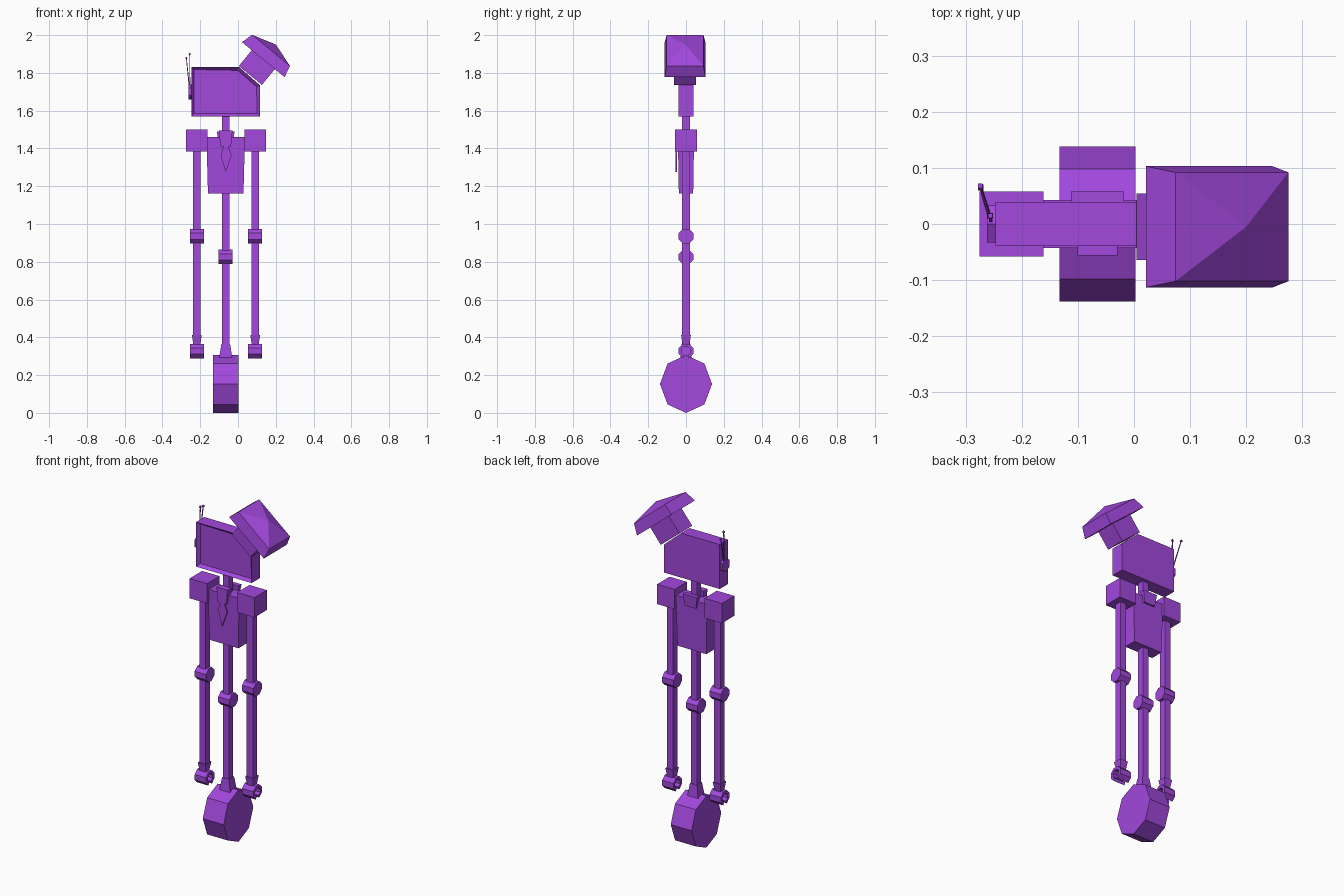
import bpy, bmesh, math
from mathutils import Vector, Matrix

if "Cube" in bpy.data.objects:
    bpy.data.objects.remove(bpy.data.objects["Cube"])

purple = bpy.data.materials.new("purple")
purple.diffuse_color = (0.36, 0.065, 0.72, 1)
purple.use_nodes = True
purple.node_tree.nodes["Principled BSDF"].inputs["Base Color"].default_value = purple.diffuse_color


def finish(name, bm):
    bmesh.ops.recalc_face_normals(bm, faces=bm.faces)
    me = bpy.data.meshes.new(name)
    bm.to_mesh(me)
    bm.free()
    me.materials.append(purple)
    ob = bpy.data.objects.new(name, me)
    bpy.context.collection.objects.link(ob)
    return ob


def loft(name, rings):
    """Skin closed rings of points and cap both ends."""
    bm = bmesh.new()
    rs = [[bm.verts.new(p) for p in r] for r in rings]
    n = len(rs[0])
    for a, b in zip(rs, rs[1:]):
        for i in range(n):
            j = (i + 1) % n
            bm.faces.new((a[i], a[j], b[j], b[i]))
    bm.faces.new(rs[0])
    bm.faces.new(rs[-1])
    return finish(name, bm)


def rect(cx, cy, hx, hy, z):
    return [(cx - hx, cy - hy, z), (cx + hx, cy - hy, z),
            (cx + hx, cy + hy, z), (cx - hx, cy + hy, z)]


def block(name, cx, cy, z0, z1, bottom, top=None):
    """Box or tapered box; bottom and top are (half x, half y)."""
    top = top or bottom
    return loft(name, [rect(cx, cy, *bottom, z0), rect(cx, cy, *top, z1)])


def drum(name, cx, z, half, ry, rz, turn):
    """Eight-sided drum lying along x."""
    ring = [(ry * math.cos(math.radians(45 * i + turn)),
             z + rz * math.sin(math.radians(45 * i + turn))) for i in range(8)]
    return loft(name, [[(cx + s * half, y, h) for y, h in ring] for s in (-1, 1)])


def plate(name, pts, y0, y1):
    """Front outline given as (x, z), extruded through y."""
    return loft(name, [[(x, y, z) for x, z in pts] for y in (y0, y1)])


MID = -0.065

# Wheel, fork and leg
drum("wheel", MID, 0.153, 0.068, 0.138, 0.153, 90)
block("wheel_fork", MID, 0, 0.26, 0.365, (0.04, 0.034), (0.023, 0.023))
block("lower_leg", MID, 0, 0.36, 0.83, (0.02, 0.02))
drum("knee", MID, 0.826, 0.037, 0.042, 0.042, 22.5)
block("upper_leg", MID, 0, 0.83, 1.17, (0.02, 0.02))

# Torso and neck
block("torso", MID, 0, 1.162, 1.46, (0.094, 0.038), (0.102, 0.043))
block("neck", MID, 0, 1.45, 1.58, (0.02, 0.02))

# Collar flap, tie knot and tie
block("collar", MID, 0.045, 1.42, 1.49, (0.036, 0.008), (0.047, 0.013))
block("tie_knot", MID, -0.038, 1.41, 1.495, (0.028, 0.018), (0.036, 0.018))
plate("tie", [(MID - 0.01, 1.42), (MID + 0.01, 1.42), (MID + 0.032, 1.365),
              (MID, 1.275), (MID - 0.026, 1.36)], -0.056, -0.048)

# Arms
for side, cx in (("left", -0.218), ("right", 0.091)):
    block(side + "_shoulder", cx, 0, 1.383, 1.5, (0.057, 0.058))
    block(side + "_upper_arm", cx, 0, 0.93, 1.39, (0.02, 0.02))
    drum(side + "_elbow", cx, 0.935, 0.037, 0.042, 0.042, 22.5)
    block(side + "_forearm", cx, 0, 0.40, 0.94, (0.02, 0.02))
    block(side + "_cuff", cx, 0, 0.36, 0.412, (0.018, 0.018), (0.026, 0.026))
    # Open gripper ring with one gap underneath
    arc = [math.radians(-67.5 + 45 * i) for i in range(8)]
    outline = [(0.042 * math.cos(a), 0.327 + 0.042 * math.sin(a)) for a in arc]
    outline += [(0.025 * math.cos(a), 0.327 + 0.025 * math.sin(a)) for a in arc[::-1]]
    loft(side + "_gripper", [[(cx + s * 0.037, y, z) for y, z in outline] for s in (-1, 1)])

# Head with a recessed screen in the front
head = plate("head", [(-0.247, 1.57), (0.116, 1.57), (0.116, 1.735),
                      (0.005, 1.832), (-0.247, 1.832)], -0.039, 0.039)
bm = bmesh.new()
bm.from_mesh(head.data)
bm.normal_update()
front = [f for f in bm.faces if f.normal.y < -0.9]
bmesh.ops.inset_region(bm, faces=front, thickness=0.02)
bmesh.ops.translate(bm, verts=front[0].verts[:], vec=(0, 0.02, 0))
bm.to_mesh(head.data)
bm.free()

# Tilted eyepiece: stem and hood with a shallow pyramid lens
tilt = Matrix.Translation((0.134, -0.005, 1.87)) @ Matrix.Rotation(math.radians(39.3), 4, 'Y')
stem = block("eye_stem", 0, 0, -0.108, 0.005, (0.079, 0.059))
stem.data.transform(tilt)
hood = loft("eye_hood", [rect(0, 0, 0.146, 0.108, 0), rect(0, 0, 0.13, 0.097, 0.064)])
bm = bmesh.new()
bm.from_mesh(hood.data)
bm.normal_update()
lens = [f for f in bm.faces if f.normal.z > 0.9]
apex = bmesh.ops.poke(bm, faces=lens)["verts"][0]
apex.co.z = 0.104
bm.to_mesh(hood.data)
bm.free()
hood.data.transform(tilt)

# Ear plate and two thin antennas
ear = [(-0.033, 1.68), (0, 1.66), (0.033, 1.68), (0.033, 1.72), (0, 1.738), (-0.033, 1.72)]
loft("ear", [[(x, y, z) for y, z in ear] for x in (-0.262, -0.245)])
for name, tip in (("back_antenna", (-0.274, 0.068, 1.885)), ("front_antenna", (-0.256, 0.015, 1.905))):
    base, tip = Vector((-0.255, 0.005, 1.70)), Vector(tip)
    rings = []
    for t, r in ((0, 0.003), (0.94, 0.002), (0.95, 0.005), (1, 0.004)):
        c = base.lerp(tip, t)
        rings.append(rect(c.x, c.y, r, r, c.z))
    loft(name, rings)
